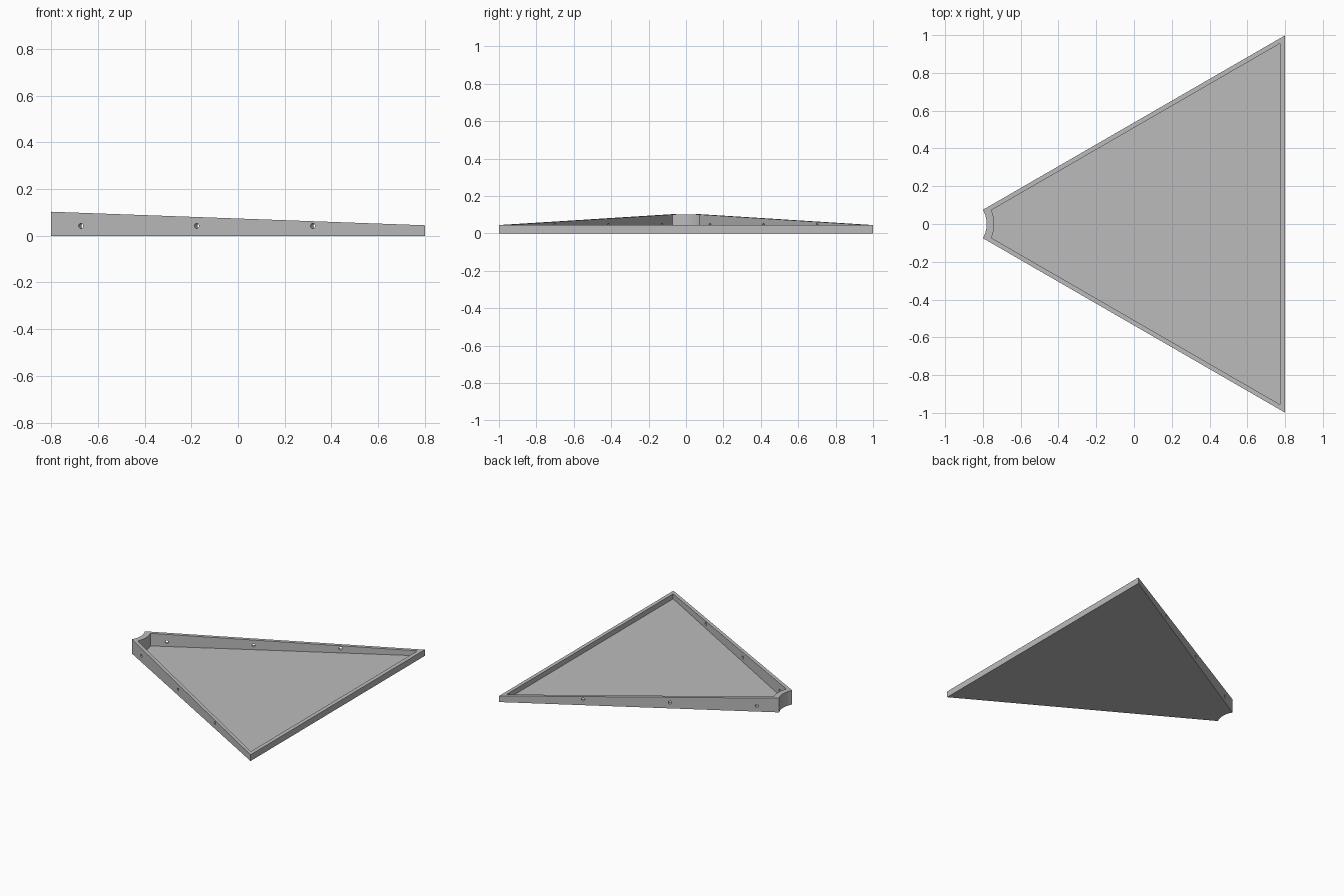
import bpy, bmesh, math
from mathutils import Vector

if "Cube" in bpy.data.objects:
    bpy.data.objects.remove(bpy.data.objects["Cube"])

APEX_X = -0.93           # where the two long sides would meet
TAN = math.tan(math.radians(30))
FLOOR = 0.01
ARC_STEPS = 12

grey = bpy.data.materials.new("light grey")
grey.use_nodes = True
colour = (0.5, 0.5, 0.5, 1)
grey.diffuse_color = colour
grey.node_tree.nodes["Principled BSDF"].inputs["Base Color"].default_value = colour


def rim_height(x):
    return 0.103 - (x + 0.8) * 0.058 / 1.6


def outline(radius, inset, back_x):
    """Wedge outline with a concave arc at its narrow end."""
    shift = inset / math.sin(math.radians(30))
    # Angle at which the arc meets the inset long side
    limit = math.radians(30) - math.asin(inset / radius)
    arc = [limit * (1 - 2 * i / ARC_STEPS) for i in range(ARC_STEPS + 1)]
    pts = [(APEX_X + radius * math.cos(a), radius * math.sin(a)) for a in arc]
    y = (back_x - APEX_X - shift) * TAN
    return pts + [(back_x, -y), (back_x, y)]


# Tray: outer skin, sloping rim, inner skin and floor
outer = outline(0.15, 0, 0.8)
inner = outline(0.19, 0.024, 0.772)
bm = bmesh.new()


def loop(points, height):
    return [bm.verts.new((x, y, height(x))) for x, y in points]


rings = [loop(outer, lambda x: 0), loop(outer, rim_height),
         loop(inner, rim_height), loop(inner, lambda x: FLOOR)]
count = len(outer)
for low, high in zip(rings, rings[1:]):
    for i in range(count):
        j = (i + 1) % count
        bm.faces.new((low[i], low[j], high[j], high[i]))
bm.faces.new(rings[0])
bm.faces.new(rings[-1])
bmesh.ops.recalc_face_normals(bm, faces=bm.faces)
mesh = bpy.data.meshes.new("wedge_tray")
bm.to_mesh(mesh)
bm.free()
mesh.materials.append(grey)
tray = bpy.data.objects.new("wedge_tray", mesh)
bpy.context.collection.objects.link(tray)

# Screw holes square to both long walls
cutters = []
for side in (-1, 1):
    normal = Vector((-0.5, side * math.cos(math.radians(30)), 0))
    for x in (-0.673, -0.177, 0.32):
        centre = Vector((x, side * (x - APEX_X) * TAN, 0.042)) - normal * 0.012
        bpy.ops.mesh.primitive_cylinder_add(vertices=20, radius=0.011, depth=0.05, location=centre)
        cutter = bpy.context.object
        cutter.name = "hole_cutter"
        cutter.hide_render = True
        cutter.rotation_euler = normal.to_track_quat("Z", "Y").to_euler()
        cutter.data.materials.append(grey)
        cut = tray.modifiers.new("hole", "BOOLEAN")
        cut.operation = "DIFFERENCE"
        cut.solver = "EXACT"
        cut.object = cutter
        cutters.append(cutter)

# Apply the holes, then discard the cutters
bpy.ops.object.select_all(action="DESELECT")
bpy.context.view_layer.objects.active = tray
tray.select_set(True)
for cut in list(tray.modifiers):
    bpy.ops.object.modifier_apply(modifier=cut.name)
for cutter in cutters:
    bpy.data.objects.remove(cutter)
bpy.ops.object.shade_smooth_by_angle(angle=math.radians(30))
